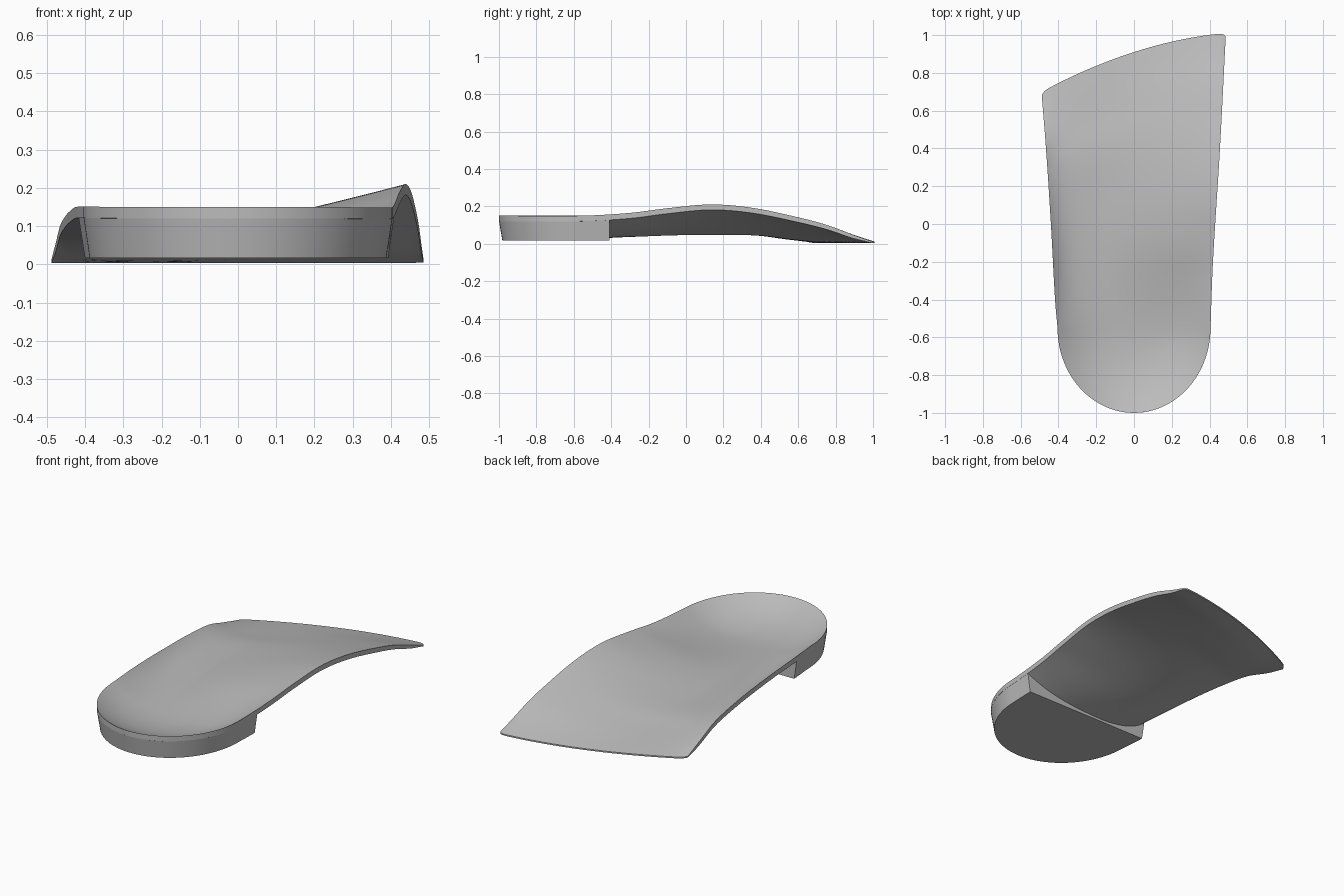
import bpy
import bmesh
import math

cube = bpy.data.objects.get("Cube")
if cube:
    bpy.data.objects.remove(cube)

grey = bpy.data.materials.new("plain grey")
grey.use_nodes = True
colour = (0.5, 0.5, 0.5, 1)
grey.diffuse_color = colour
grey.node_tree.nodes["Principled BSDF"].inputs["Base Color"].default_value = colour

# Height profiles from heel to toe: inner arch rim, outer rim, floor, thickness
ARCH_RIM = [(0, .15), (.22, .15), (.35, .165), (.45, .19), (.565, .21), (.675, .192),
            (.8, .14), (.875, .1), (.95, .045), (1, .012)]
OUTER_RIM = [(0, .15), (.41, .15), (.59, .138), (.7, .125), (.82, .1), (.91, .055), (1, .012)]
FLOOR = [(0, .05), (.25, .052), (.5, .073), (.65, .075), (.76, .07), (.85, .048),
         (.94, .027), (1, .012)]
THICKNESS = [(0, .03), (.7, .028), (.92, .022), (1, .008)]
ARCH_SIDE = [(-.55, .405), (-.2, .418), (.4, .455), (1, .486)]
OUTER_SIDE = [(-.55, .405), (-.4, .418), (0, .44), (.4, .466), (.7, .49)]
HEEL_Y = -.55


def curve(points, t):
    """Smooth interpolation through profile points."""
    t = min(max(t, points[0][0]), points[-1][0])
    last = len(points) - 1

    def slope(i):
        a, b = points[max(i - 1, 0)], points[min(i + 1, last)]
        return (b[1] - a[1]) / (b[0] - a[0])

    for i in range(last):
        (x0, y0), (x1, y1) = points[i], points[i + 1]
        if t <= x1:
            h = x1 - x0
            s = (t - x0) / h
            ease = s * s * (3 - 2 * s)
            return (y0 + (y1 - y0) * ease + h * s * (1 - s) ** 2 * slope(i)
                    - h * s * s * (1 - s) * slope(i + 1))


def toe_y(x):
    """Slanted, slightly bowed toe edge with small rounded corners."""
    return .91 + .32 * x - .23 * x * x - .02 * abs(x / .488) ** 40


def half_width(y, side):
    width = curve(ARCH_SIDE if side > 0 else OUTER_SIDE, y)
    if y < HEEL_Y:
        width *= math.sqrt(max(0, 1 - ((y - HEEL_Y) / (1 + HEEL_Y)) ** 2))
    return width


def shell_top(x, y):
    t = (y + 1) / (toe_y(x) + 1)
    full = curve(ARCH_SIDE if x > 0 else OUTER_SIDE, y)
    u = x / full
    back = min(0, y - HEEL_Y) / (1 + HEEL_Y)
    edge = min(1, math.hypot(u, back))
    floor, arch, outer = curve(FLOOR, t), curve(ARCH_RIM, t), curve(OUTER_RIM, t)
    # Round heel cup blending into a tilted arch with a raised outer rim
    rim = arch if x > 0 else outer
    cup = floor + (rim - floor) * edge ** 2.6
    tilt = max(0, (u + .4) / 1.4)
    arched = floor + (arch - floor) * tilt ** 1.2
    if u < 0:
        arched += (outer - floor) * abs(u) ** 6
    s = min(1, max(0, (y + .65) / .6))
    s = s * s * (3 - 2 * s)
    return cup + (arched - cup) * s


def shell_bottom(x, y):
    t = (y + 1) / (toe_y(x) + 1)
    return max(0, shell_top(x, y) - curve(THICKNESS, t))


def build_slab(name, rows, cols, end, top, bottom, taper=1):
    """Closed slab on the foot outline between two height functions."""
    bm = bmesh.new()
    layers = []
    for height, scale in ((top, 1), (bottom, taper)):
        grid = []
        for i in range(rows + 1):
            t = 1 - math.cos(math.pi / 2 * i / rows) if i < rows else 1
            t = .5 * t + .5 * (i / rows) ** 1.5
            line = []
            for j in range(cols + 1):
                u = math.sin(math.pi / 2 * (2 * j / cols - 1))
                y = -1 + t * (end(u * .488) + 1)
                x = u * half_width(y, u)
                z = height(x, y)
                y_out = HEEL_Y + (y - HEEL_Y) * scale if y < HEEL_Y else y
                line.append(bm.verts.new((x * scale, y_out, z)))
            grid.append(line)
        layers.append(grid)
        for i in range(rows):
            for j in range(cols):
                bm.faces.new((grid[i][j], grid[i][j + 1], grid[i + 1][j + 1], grid[i + 1][j]))
    # Side and end walls
    up, low = layers
    rims = []
    for g in (up, low):
        rims.append([r[0] for r in g] + g[-1][1:] + [r[-1] for r in reversed(g[:-1])])
    for k in range(len(rims[0]) - 1):
        bm.faces.new((rims[0][k], rims[0][k + 1], rims[1][k + 1], rims[1][k]))
    bmesh.ops.remove_doubles(bm, verts=bm.verts, dist=.0002)
    bmesh.ops.recalc_face_normals(bm, faces=bm.faces)
    mesh = bpy.data.meshes.new(name)
    bm.to_mesh(mesh)
    bm.free()
    mesh.materials.append(grey)
    obj = bpy.data.objects.new(name, mesh)
    bpy.context.collection.objects.link(obj)
    bpy.ops.object.select_all(action="DESELECT")
    obj.select_set(True)
    bpy.context.view_layer.objects.active = obj
    bpy.ops.object.shade_smooth_by_angle(angle=math.radians(35))
    return obj


build_slab("insole_shell", 90, 48, toe_y, shell_top, shell_bottom)
build_slab("heel_post", 48, 40, lambda x: -.41,
           lambda x, y: shell_bottom(x, y) + .003, lambda x, y: .017, .96)
